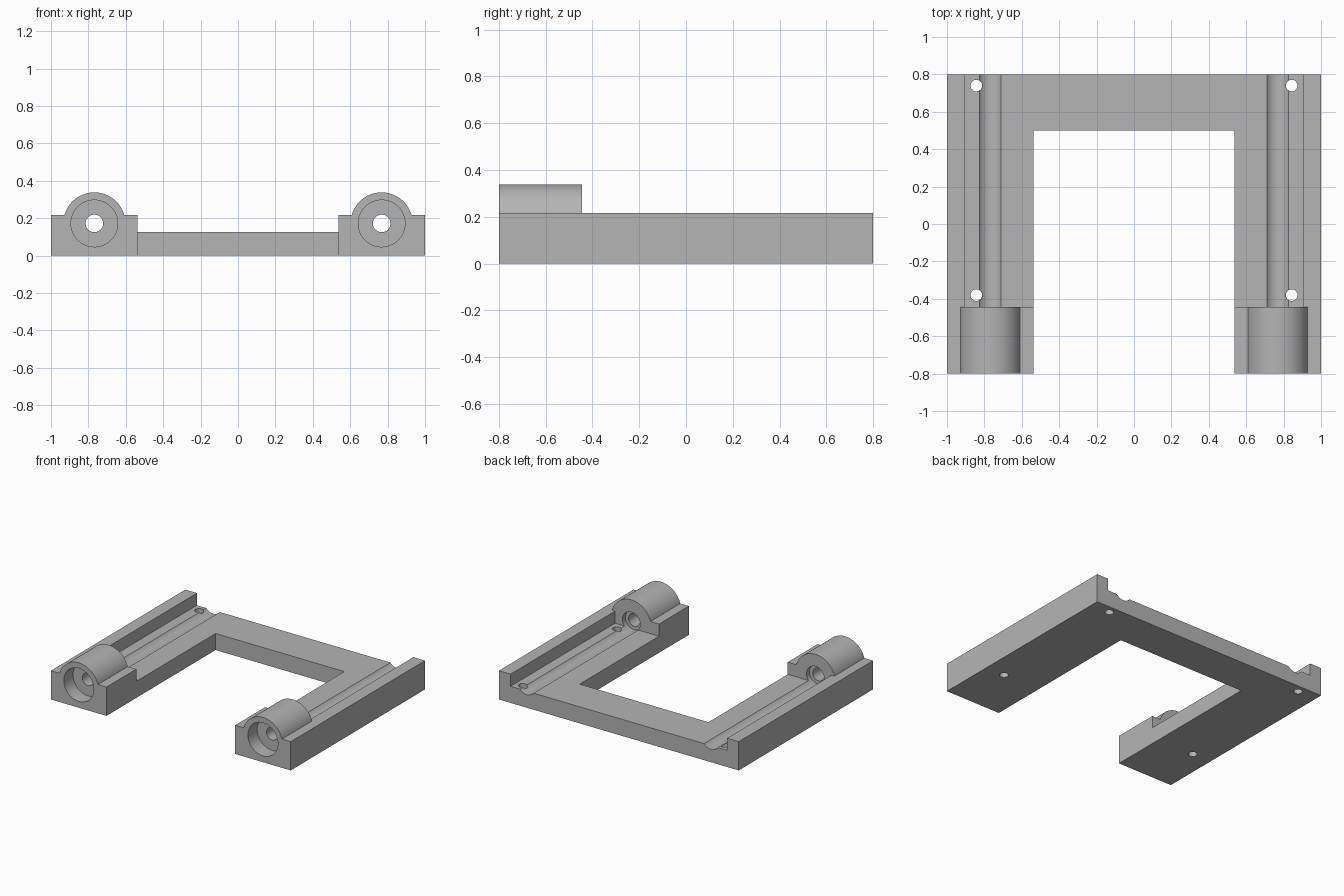
import bpy, bmesh, math
from mathutils import Matrix, Vector

cube = bpy.data.objects.get("Cube")
if cube:
    bpy.data.objects.remove(cube, do_unlink=True)

grey = bpy.data.materials.new("plain_grey")
grey.use_nodes = True
colour = (0.46, 0.46, 0.46, 1)
grey.diffuse_color = colour
grey.node_tree.nodes["Principled BSDF"].inputs["Base Color"].default_value = colour

FRONT, BACK = -0.8, 0.8
BLOCK_BACK = -0.445
FLOOR, WALL = 0.125, 0.217
AXIS_X, AXIS_Z = 0.768, 0.172


def add_object(name, bm):
    bmesh.ops.recalc_face_normals(bm, faces=bm.faces)
    mesh = bpy.data.meshes.new(name)
    bm.to_mesh(mesh)
    bm.free()
    mesh.materials.append(grey)
    obj = bpy.data.objects.new(name, mesh)
    bpy.context.scene.collection.objects.link(obj)
    return obj


def prism(name, outline, z0, z1):
    bm = bmesh.new()
    face = bm.faces.new([bm.verts.new((x, y, z0)) for x, y in outline])
    top = bmesh.ops.extrude_face_region(bm, geom=[face])["geom"]
    verts = [v for v in top if isinstance(v, bmesh.types.BMVert)]
    bmesh.ops.translate(bm, verts=verts, vec=(0, 0, z1 - z0))
    return add_object(name, bm)


def cylinder(name, radius, start, end, segments=64):
    start, end = Vector(start), Vector(end)
    axis = end - start
    turn = axis.to_track_quat("Z", "Y").to_matrix().to_4x4()
    bm = bmesh.new()
    bmesh.ops.create_cone(bm, cap_ends=True, segments=segments, radius1=radius,
                          radius2=radius, depth=axis.length,
                          matrix=Matrix.Translation((start + end) / 2) @ turn)
    return add_object(name, bm)


def combine(body, tool, operation):
    mod = body.modifiers.new(tool.name, "BOOLEAN")
    mod.operation = operation
    mod.solver = "EXACT"
    mod.object = tool
    bpy.context.view_layer.objects.active = body
    bpy.ops.object.modifier_apply(modifier=mod.name)
    bpy.data.objects.remove(tool, do_unlink=True)


# U-shaped frame, full wall height
half = [(0.537, 0.5), (0.537, FRONT), (1, FRONT), (1, BACK)]
outline = half + [(-x, y) for x, y in reversed(half)]
frame = prism("rail_frame", outline, 0, WALL)

# Lower the floor between the outer walls, behind the front blocks
clear = [(-0.903, BLOCK_BACK), (0.903, BLOCK_BACK), (0.903, 1), (-0.903, 1)]
combine(frame, prism("floor_cutter", clear, FLOOR, 0.5), "DIFFERENCE")

for side in (-1, 1):
    def on_axis(y):
        return (side * AXIS_X, y, AXIS_Z)

    # Round housing on each front block
    combine(frame, cylinder("housing", 0.166, on_axis(FRONT), on_axis(BLOCK_BACK), 96), "UNION")

    # Rod groove, front bore and through hole share one axis
    for name, radius, y0, y1 in (("rod_groove", 0.074, BLOCK_BACK - 0.035, 1),
                                 ("front_bore", 0.125, -1, FRONT + 0.11),
                                 ("through_hole", 0.047, -0.9, -0.46)):
        combine(frame, cylinder(name, radius, on_axis(y0), on_axis(y1)), "DIFFERENCE")

    # Screw holes through the floor
    for y in (0.74, -0.38):
        x = side * 0.843
        combine(frame, cylinder("screw_hole", 0.031, (x, y, -0.1), (x, y, 0.4), 32), "DIFFERENCE")

bpy.ops.object.select_all(action="DESELECT")
frame.select_set(True)
bpy.context.view_layer.objects.active = frame
bpy.ops.object.shade_smooth_by_angle(angle=math.radians(25))
